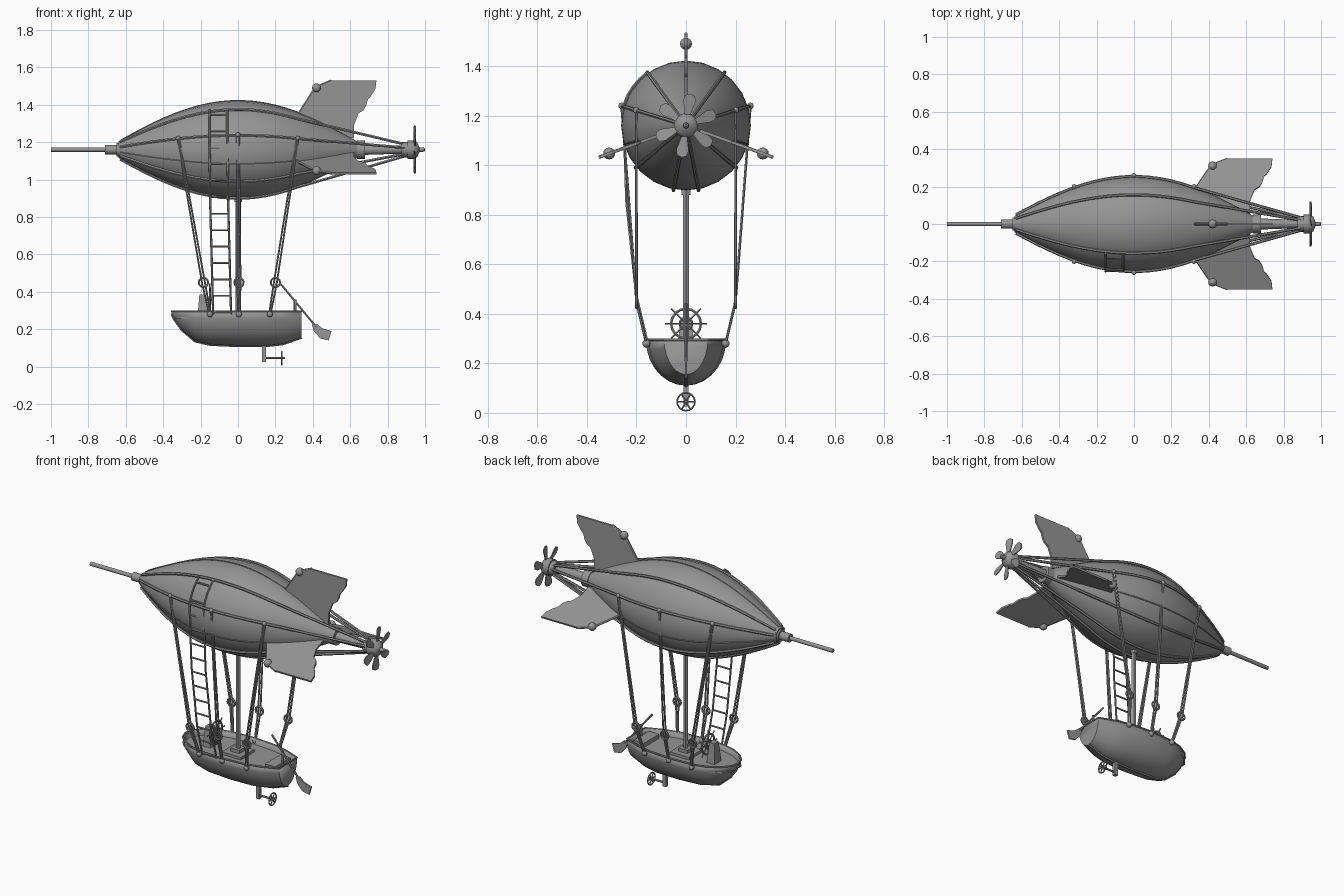
import bpy, bmesh, math
from math import sin, cos, pi, radians
from mathutils import Vector

if "Cube" in bpy.data.objects:
    bpy.data.objects.remove(bpy.data.objects["Cube"])

grey = bpy.data.materials.new("plain_grey")
grey.use_nodes = True
grey.diffuse_color = (0.3, 0.3, 0.3, 1)
grey.node_tree.nodes["Principled BSDF"].inputs["Base Color"].default_value = (0.3, 0.3, 0.3, 1)

AXIS = 1.16          # height of the balloon axis
DECK = 0.295         # height of the hull rim


def finish(ob, smooth=True):
    ob.data.materials.clear()
    ob.data.materials.append(grey)
    bpy.ops.object.select_all(action='DESELECT')
    ob.select_set(True)
    bpy.context.view_layer.objects.active = ob
    if smooth:
        bpy.ops.object.shade_smooth_by_angle(angle=radians(40))
    return ob


def mesh(name, verts, faces, smooth=True):
    bm = bmesh.new()
    vs = [bm.verts.new(v) for v in verts]
    for f in faces:
        bm.faces.new([vs[i] for i in f])
    bmesh.ops.recalc_face_normals(bm, faces=bm.faces)
    me = bpy.data.meshes.new(name)
    bm.to_mesh(me)
    bm.free()
    ob = bpy.data.objects.new(name, me)
    bpy.context.collection.objects.link(ob)
    return finish(ob, smooth)


def lathe(name, profile, sides=16, z=AXIS):
    """Closed solid turned about a line along x; profile is (x, radius)."""
    verts = [(x, r * cos(2 * pi * k / sides), z + r * sin(2 * pi * k / sides))
             for x, r in profile for k in range(sides)]
    faces = [(i * sides + k, i * sides + (k + 1) % sides,
              (i + 1) * sides + (k + 1) % sides, (i + 1) * sides + k)
             for i in range(len(profile) - 1) for k in range(sides)]
    faces += [range(sides), range(len(verts) - sides, len(verts))]
    return mesh(name, verts, faces)


def tube(name, points, radius, closed=False):
    cu = bpy.data.curves.new(name, 'CURVE')
    cu.dimensions = '3D'
    cu.bevel_depth = radius
    cu.bevel_resolution = 1
    cu.use_fill_caps = True
    sp = cu.splines.new('POLY')
    sp.points.add(len(points) - 1)
    for p, co in zip(sp.points, points):
        p.co = (*co, 1)
    sp.use_cyclic_u = closed
    ob = bpy.data.objects.new(name, cu)
    bpy.context.collection.objects.link(ob)
    bpy.ops.object.select_all(action='DESELECT')
    ob.select_set(True)
    bpy.context.view_layer.objects.active = ob
    bpy.ops.object.convert(target='MESH')
    return finish(bpy.context.view_layer.objects.active)


def ring(name, centre, r, radius, normal='x', n=16):
    c = Vector(centre)
    pts = []
    for k in range(n):
        u, v = r * cos(2 * pi * k / n), r * sin(2 * pi * k / n)
        pts.append(c + (Vector((0, u, v)) if normal == 'x' else Vector((u, 0, v))))
    return tube(name, pts, radius, True)


def ball(name, loc, r):
    bpy.ops.mesh.primitive_uv_sphere_add(segments=12, ring_count=8, radius=r, location=loc)
    bpy.context.object.name = name
    return finish(bpy.context.object)


def box(name, loc, size, top=1.0):
    x, y, z = (s / 2 for s in size)
    verts = [(loc[0] + sx * x * t, loc[1] + sy * y * t, loc[2] + sz * z)
             for sz, t in ((-1, 1), (1, top)) for sx, sy in ((-1, -1), (1, -1), (1, 1), (-1, 1))]
    return mesh(name, verts, [(0, 1, 2, 3), (4, 5, 6, 7)] +
                [(k, (k + 1) % 4, 4 + (k + 1) % 4, 4 + k) for k in range(4)], False)


def plate(name, outline, place, thick):
    """Flat plate: outline (u, v) and thickness w are mapped by place(u, v, w)."""
    n = len(outline)
    verts = [place(u, v, w) for w in (-thick / 2, thick / 2) for u, v in outline]
    return mesh(name, verts, [range(n), range(n, 2 * n)] +
                [(k, (k + 1) % n, n + (k + 1) % n, n + k) for k in range(n)], False)


def polar(x, r, deg):
    return (x, r * cos(radians(deg)), AXIS + r * sin(radians(deg)))


def envelope(x):
    return max(0.04, 0.262 * cos(2.2 * x))


# Balloon with its nose and tail fittings
lathe("balloon", [(-0.64 + 0.04 * i, envelope(-0.64 + 0.04 * i)) for i in range(33)], 24)
lathe("nose_collar", [(-0.71, 0.025), (-0.65, 0.025), (-0.65, 0.036), (-0.635, 0.036),
                      (-0.635, 0.046), (-0.61, 0.05)])
lathe("nose_rod", [(-1, 0.012), (-0.7, 0.012)], 10)
lathe("tail_collar", [(0.635, 0.05), (0.68, 0.05)])
lathe("tail_shaft", [(0.66, 0.03), (0.89, 0.022)], 10)
lathe("propeller_hub", [(0.875, 0.042), (0.905, 0.042), (0.905, 0.05), (0.94, 0.05),
                        (0.958, 0.04), (0.97, 0.012), (0.995, 0.011), (1.0, 0.005)])

# Ribs hug the balloon and run straight from its shoulder to the hub
for a in (17, 54, 126, 163, -40, -140, -79, -101):
    xs = [-0.63 + 0.95 * i / 16 for i in range(17)]
    tube("rib", [polar(x, envelope(x) + 0.004, a) for x in xs] + [polar(0.89, 0.036, a)], 0.008)
for a in (90, -17, -163):
    tube("seam", [polar(x, envelope(x) + 0.001, a) for x in xs], 0.003)

# Tail propeller with six paddle blades
blade = [(-0.01, 0.04), (0.01, 0.04), (0.025, 0.1), (0.02, 0.122), (0, 0.13), (-0.02, 0.122), (-0.025, 0.1)]
for k in range(6):
    a = radians(82 + 60 * k)
    plate("propeller_blade", blade, lambda u, v, w: (
        0.945 + w + u * 0.2, v * cos(a) - u * sin(a), AXIS + v * sin(a) + u * cos(a)), 0.006)

# Three tail fins with ragged trailing edges, a leading spar and a ball
fin = [(0.29, 0.13), (0.31, 0.17), (0.4, 0.31), (0.43, 0.34), (0.5, 0.37), (0.74, 0.37), (0.735, 0.325),
       (0.71, 0.285), (0.695, 0.27), (0.685, 0.235), (0.67, 0.21), (0.645, 0.195), (0.62, 0.13), (0.62, 0.06), (0.4, 0.1)]
for a in (90, -20, 200):
    s, c = sin(radians(a)), cos(radians(a))
    plate("tail_fin", fin, lambda u, v, w: (u, v * c - w * s, AXIS + v * s + w * c), 0.012)
    tube("fin_spar", [polar(x, r, a) for x, r in fin[1:5]], 0.007)
    ball("fin_ball", polar(0.42, 0.33, a), 0.024)

# Hull: half-elliptical stations of (x, half width, keel height)
stations = [(-0.355, 0.006, 0.28), (-0.34, 0.05, 0.25), (-0.3, 0.095, 0.195), (-0.23, 0.135, 0.135),
            (-0.15, 0.155, 0.117), (0, 0.162, 0.11), (0.15, 0.15, 0.11), (0.24, 0.127, 0.12), (0.34, 0.088, 0.155)]
N = 14
verts = [(x, w * cos(pi * k / N), DECK - (DECK - b) * sin(pi * k / N))
         for x, w, b in stations for k in range(N + 1)]
faces = [(i * (N + 1) + k, i * (N + 1) + k + 1, (i + 1) * (N + 1) + k + 1, (i + 1) * (N + 1) + k)
         for i in range(len(stations) - 1) for k in range(N)]
faces += [range(N + 1), range(len(verts) - N - 1, len(verts))]
hull = mesh("hull", verts, faces)
wall = hull.modifiers.new("wall", 'SOLIDIFY')
wall.thickness = 0.01
wall.offset = -1
inner = stations[1:]
plate("deck", [(x - 0.004, w * 0.95) for x, w, b in inner] + [(x - 0.004, -w * 0.95) for x, w, b in inner[::-1]],
      lambda u, v, w: (u, v, DECK - 0.035 + w), 0.008)
tube("rim", [(x, w, DECK) for x, w, b in stations] + [(x, -w, DECK) for x, w, b in stations[::-1]], 0.005, True)
tube("keel", [(x, 0, b) for x, w, b in stations], 0.007)

# Mast, its step and the deck furniture
tube("mast", [(0.002, 0, 0.26), (0.002, 0, 0.92)], 0.015)
tube("mast_collar", [(0.002, 0, 0.88), (0.002, 0, 0.91)], 0.02)
box("mast_step", (0, 0, 0.27), (0.13, 0.13, 0.02))
box("mast_block", (0, 0, 0.285), (0.06, 0.06, 0.03))
box("stern_bench", (0.27, 0, 0.275), (0.07, 0.15, 0.03))
box("wheel_stand", (-0.19, 0, 0.32), (0.055, 0.07, 0.13), 0.6)

# Steering wheel
W = Vector((-0.15, 0, 0.36))
ring("wheel_rim", W, 0.06, 0.006)
ring("wheel_inner_rim", W, 0.025, 0.005)
tube("wheel_axle", [W - Vector((0.04, 0, 0)), W + Vector((0.012, 0, 0))], 0.012)
for k in range(4):
    d = Vector((0, cos(k * pi / 4), sin(k * pi / 4))) * 0.085
    tube("wheel_spoke", [W - d, W + d], 0.004)

# Steering oar on a post at the stern
tube("oar_post", [(0.305, 0, 0.26), (0.305, 0, 0.36)], 0.008)
tube("oar_shaft", [(0.23, 0, 0.44), (0.42, 0, 0.21)], 0.006)
plate("oar_blade", [(0.395, 0.225), (0.42, 0.23), (0.45, 0.205), (0.5, 0.19), (0.485, 0.14), (0.44, 0.15), (0.405, 0.19)],
      lambda u, v, w: (u, w, v), 0.01)

# Small ringed propeller under the stern
box("propeller_post", (0.14, 0, 0.075), (0.022, 0.022, 0.1))
tube("propeller_shaft", [(0.14, 0, 0.045), (0.25, 0, 0.045)], 0.006)
ring("propeller_ring", (0.235, 0, 0.045), 0.036, 0.004)
for k in range(3):
    d = Vector((0, cos(k * pi / 3), sin(k * pi / 3))) * 0.036
    tube("propeller_spoke", [Vector((0.235, 0, 0.045)) - d, Vector((0.235, 0, 0.045)) + d], 0.004)

# Paired hanging ropes with ring tackles on both sides
for side in (1, -1):
    for top_x, mid_x, low_x in ((-0.32, -0.185, -0.15), (0, 0.005, 0.005), (0.32, 0.2, 0.17)):
        top = Vector(polar(top_x, envelope(top_x) + 0.01, 17))
        top.y *= side
        mid = Vector((mid_x, side * 0.2, 0.45))
        low = Vector((low_x, side * 0.16, 0.28))
        for off in (-0.008, 0.008):
            o = Vector((off, 0, 0))
            tube("rope", [top + o * 0.5, mid + o, low + o * 0.5], 0.0055)
        ball("rope_top_knob", top, 0.013)
        ball("rope_cleat", low, 0.016)
        ring("tackle_ring", mid, 0.025, 0.006, 'y', 12)

# Rope ladder draped over the balloon and down to the hull
path = [polar(-0.105, envelope(-0.105) + 0.01, a) for a in (126, 135, 144, 153, 163)]
path += [(-0.1, -0.24, 0.85), (-0.09, -0.2, 0.47), (-0.085, -0.155, 0.28)]
rails = [[Vector(p) + Vector((s * 0.048, 0, 0)) for p in path] for s in (-1, 1)]
for rail in rails:
    tube("ladder_rail", rail, 0.006)
for i in range(13):
    z = 0.29 + 0.088 * i
    ends = []
    for rail in rails:
        for hi, lo in zip(rail, rail[1:]):
            if lo.z <= z <= hi.z:
                ends.append(lo.lerp(hi, (z - lo.z) / (hi.z - lo.z)))
    if len(ends) == 2:
        tube("ladder_rung", ends, 0.005)
